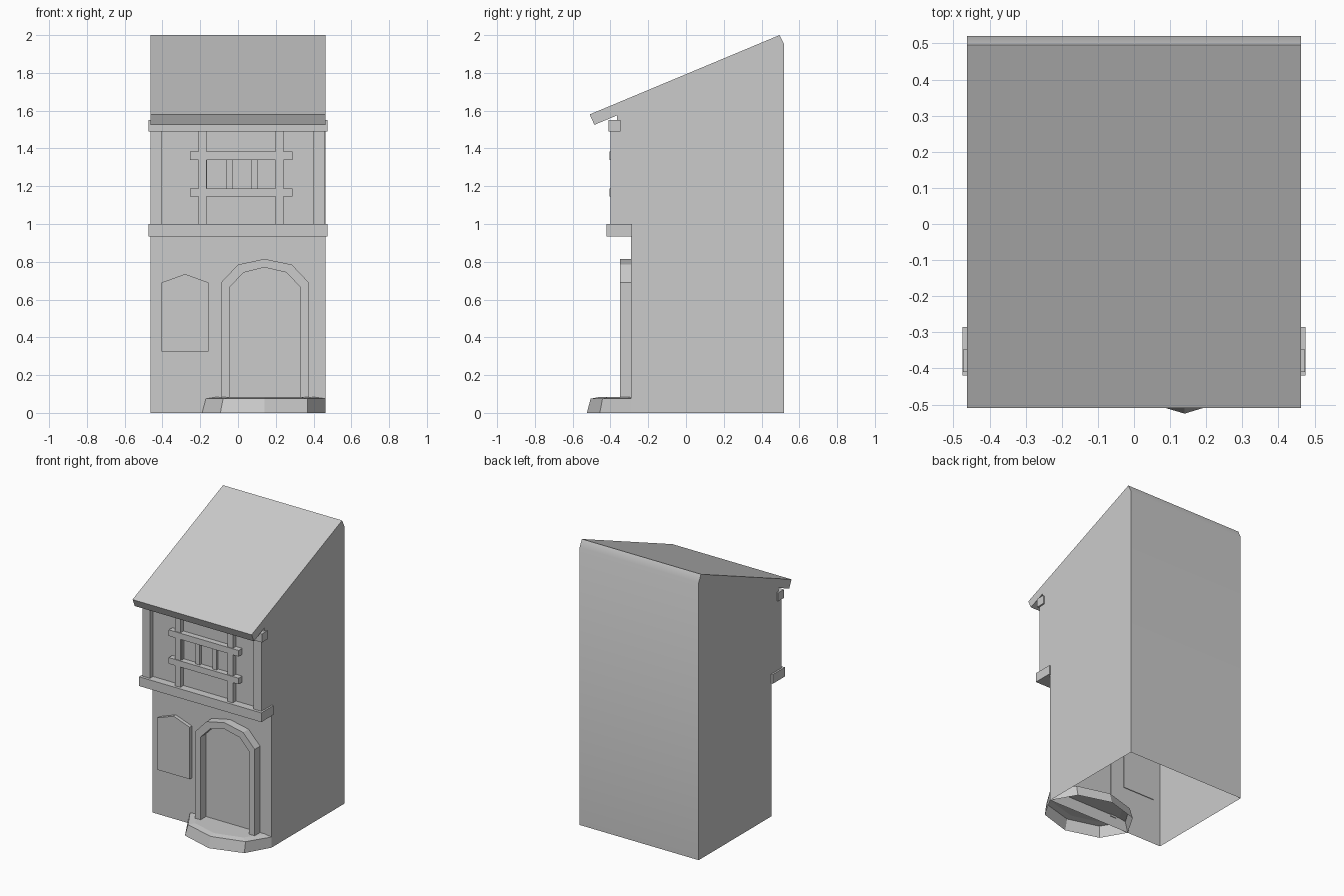
import bpy, bmesh, math

if "Cube" in bpy.data.objects:
    bpy.data.objects.remove(bpy.data.objects["Cube"])


def finish(name, bm, open_bottom=False, smooth=False):
    """Turn a bmesh into an object, optionally removing the floor faces."""
    bmesh.ops.recalc_face_normals(bm, faces=bm.faces)
    if open_bottom:
        floor = [f for f in bm.faces if all(abs(v.co.z) < 1e-4 for v in f.verts)]
        bmesh.ops.delete(bm, geom=floor, context='FACES_ONLY')
    me = bpy.data.meshes.new(name)
    bm.to_mesh(me)
    bm.free()
    ob = bpy.data.objects.new(name, me)
    bpy.context.collection.objects.link(ob)
    if smooth:
        bpy.ops.object.select_all(action='DESELECT')
        ob.select_set(True)
        bpy.context.view_layer.objects.active = ob
        bpy.ops.object.shade_smooth_by_angle(angle=math.radians(28))
    return ob


def prism(name, pts, lo, hi, axis='Y', **kw):
    """Extrude a profile along Y (points are x,z) or X (points are y,z)."""
    bm = bmesh.new()
    place = (lambda p, d: (p[0], d, p[1])) if axis == 'Y' else (lambda p, d: (d, p[0], p[1]))
    a = [bm.verts.new(place(p, lo)) for p in pts]
    b = [bm.verts.new(place(p, hi)) for p in pts]
    bm.faces.new(a)
    bm.faces.new(b[::-1])
    for i in range(len(pts)):
        j = (i + 1) % len(pts)
        bm.faces.new((a[i], b[i], b[j], a[j]))
    return finish(name, bm, **kw)


def box(name, x0, x1, y0, y1, z0, z1):
    return prism(name, [(x0, z0), (x1, z0), (x1, z1), (x0, z1)], y0, y1)


# House body with sloping roof and jettied upper floor, open underneath
prism("house_body", [(-.29, 0), (.52, 0), (.52, 1.95), (.495, 2.0), (-.51, 1.58),
                     (-.485, 1.525), (-.365, 1.575), (-.365, .97), (-.29, .97)],
      -.463, .463, 'X', open_bottom=True, smooth=True)

# Long horizontal beams
box("floor_beam", -.475, .475, -.42, -.285, .935, 1.0)
box("eave_beam", -.473, .473, -.41, -.348, 1.49, 1.55)

# Upright timbers of the upper floor
for name, x0, x1 in (("left_corner_post", -.463, -.405), ("right_corner_post", .40, .461),
                     ("left_window_post", -.21, -.168), ("right_window_post", .198, .24)):
    box(name, x0, x1, -.40, -.36, .99, 1.5)

# Window rails and mullions
for name, z in (("lower_rail", 1.145), ("upper_rail", 1.34)):
    box(name, -.255, .288, -.405, -.36, z, z + .043)
for i, x in enumerate((-.06, .07)):
    box(f"mullion_{i + 1}", x, x + .032, -.385, -.36, 1.18, 1.345)
box("window_sash_left", -.17, -.165, -.385, -.36, 1.18, 1.345)

# Door arch
outer = [(-.09, .07), (-.09, .69), (0, .785), (.14, .815), (.285, .785), (.375, .69), (.375, .07)]
inner = [(.33, .07), (.33, .665), (.257, .743), (.14, .77), (.03, .743), (-.045, .665), (-.045, .07)]
prism("door_arch", outer + inner, -.35, -.285)

# Pointed lower window panel
prism("lower_window", [(-.405, .325), (-.155, .325), (-.155, .69), (-.28, .735), (-.405, .69)],
      -.315, -.285)

# Eight-sided doorstep with a slightly raised top, open underneath
bm = bmesh.new()
rings = []
for rl, rr, ry, z in ((.33, .323, .235, 0), (.31, .323, .215, .075), (.26, .27, .175, .083)):
    ring = []
    for k in range(8):
        c, s = math.cos(k * math.pi / 4), math.sin(k * math.pi / 4)
        ring.append(bm.verts.new((.14 + (rr if c > 0 else rl) * c, -.29 + ry * s, z)))
    rings.append(ring)
for lo, hi in zip(rings, rings[1:]):
    for i in range(8):
        j = (i + 1) % 8
        bm.faces.new((lo[i], lo[j], hi[j], hi[i]))
bm.faces.new(rings[0][::-1])
bm.faces.new(rings[-1])
finish("doorstep", bm, open_bottom=True)
